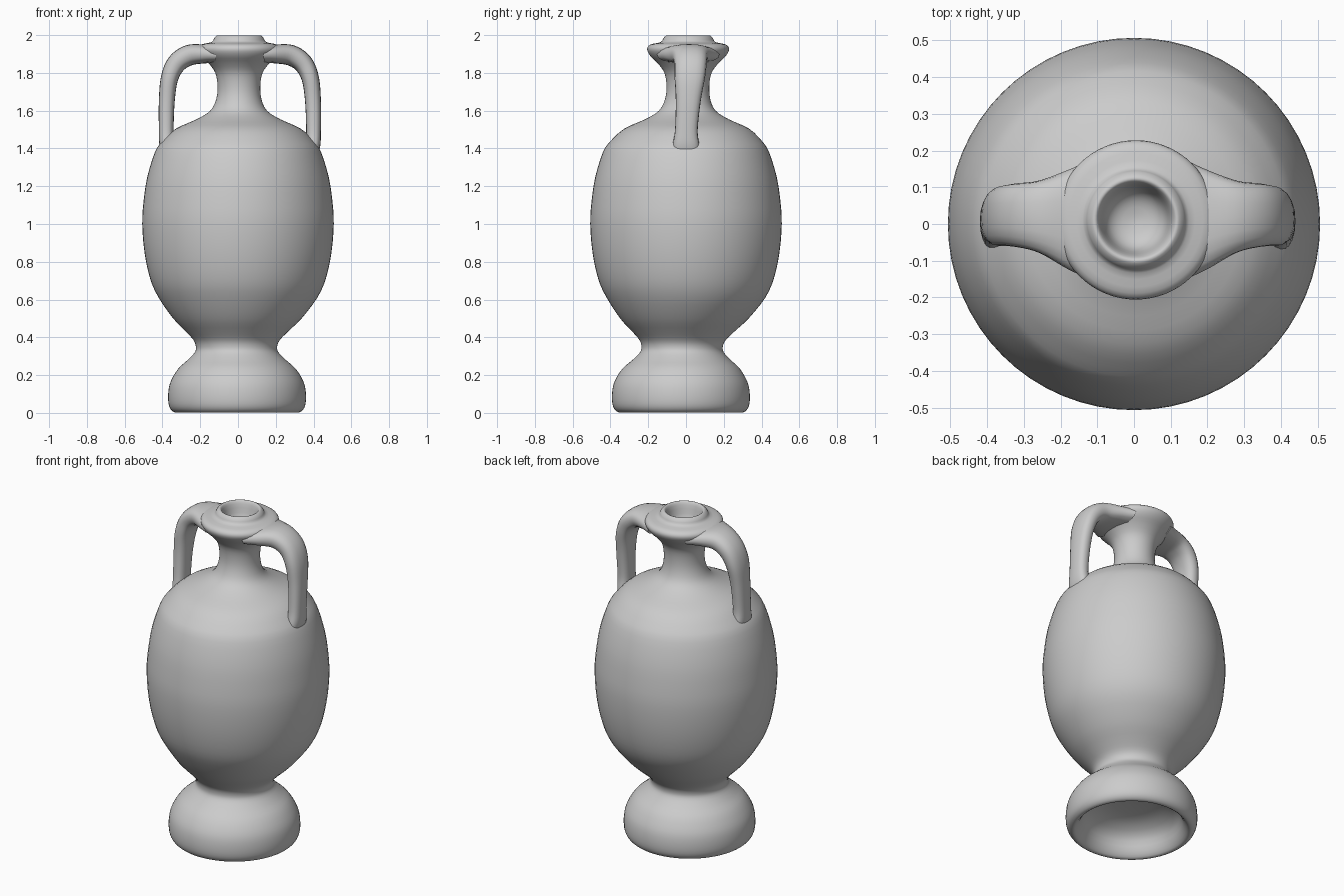
import bpy, bmesh, math

if "Cube" in bpy.data.objects:
    bpy.data.objects.remove(bpy.data.objects["Cube"])


def spline(points, steps):
    """Catmull-Rom smoothing of tuples of any length."""
    out = []
    n = len(points)
    for i in range(n - 1):
        a, b, c, d = points[max(i - 1, 0)], points[i], points[i + 1], points[min(i + 2, n - 1)]
        for s in range(steps):
            t = s / steps
            out.append(tuple(0.5 * (2 * q + (r - p) * t + (2 * p - 5 * q + 4 * r - u) * t ** 2
                                    + (3 * q - p - 3 * r + u) * t ** 3)
                             for p, q, r, u in zip(a, b, c, d)))
    out.append(points[-1])
    return out


def skin(name, rings):
    """Bridge equal-sized rings of points and cap both ends."""
    bm = bmesh.new()
    loops = [[bm.verts.new(p) for p in ring] for ring in rings]
    n = len(loops[0])
    for a, b in zip(loops, loops[1:]):
        for j in range(n):
            k = (j + 1) % n
            bm.faces.new((a[j], a[k], b[k], b[j]))
    bm.faces.new(loops[0])
    bm.faces.new(loops[-1])
    bmesh.ops.recalc_face_normals(bm, faces=bm.faces)
    mesh = bpy.data.meshes.new(name)
    bm.to_mesh(mesh)
    bm.free()
    obj = bpy.data.objects.new(name, mesh)
    bpy.context.collection.objects.link(obj)
    bpy.context.view_layer.objects.active = obj
    obj.select_set(True)
    bpy.ops.object.shade_smooth_by_angle(angle=math.radians(50))
    obj.select_set(False)
    return obj


def axis(z):
    """The hand-made vase leans a little: axis position at height z."""
    keys = [(0, -.005, -.027), (.2, -.005, -.027), (.36, -.008, -.02), (.6, 0, 0),
            (1.4, 0, 0), (1.7, .005, .01), (2.1, .005, .012)]
    for (z0, x0, y0), (z1, x1, y1) in zip(keys, keys[1:]):
        if z <= z1:
            t = max(0, (z - z0) / (z1 - z0))
            return x0 + (x1 - x0) * t, y0 + (y1 - y0) * t


# Vase: hollow foot, waist, belly, neck, lip and mouth (radius, height)
profile = [(.01, .17), (.15, .16), (.25, .11), (.29, .035), (.32, .003), (.348, .015),
           (.363, .05), (.364, .11), (.35, .17), (.31, .235), (.26, .28), (.222, .32),
           (.215, .35), (.228, .385), (.27, .43), (.34, .50), (.42, .61), (.465, .71),
           (.495, .85), (.507, 1.0), (.50, 1.12), (.48, 1.25), (.44, 1.38), (.40, 1.44),
           (.33, 1.505), (.22, 1.555), (.15, 1.60), (.12, 1.66), (.113, 1.73), (.125, 1.80),
           (.16, 1.85), (.20, 1.89), (.217, 1.925), (.20, 1.95), (.145, 1.963), (.13, 1.985),
           (.112, 1.999), (.098, 1.98), (.08, 1.91), (.05, 1.88), (.008, 1.87)]
SIDES = 64
rings = []
for r, z in spline(profile, 3):
    cx, cy = axis(z)
    rings.append([(cx + r * math.cos(2 * math.pi * j / SIDES),
                   cy + r * math.sin(2 * math.pi * j / SIDES), max(z, 0)) for j in range(SIDES)])
skin("vase_body", rings)

# Handles: strap swept from lip to shoulder (x, z, y, half width, half thickness)
path = spline([(.135, 1.897, .012, .165, .045), (.20, 1.90, .012, .135, .05),
               (.28, 1.893, .02, .098, .055), (.345, 1.85, .024, .086, .052),
               (.383, 1.77, .02, .08, .046), (.397, 1.65, .012, .066, .042),
               (.40, 1.50, .002, .06, .039), (.397, 1.42, 0, .07, .039),
               (.385, 1.36, 0, .075, .035)], 5)


def handle(name, side, shift):
    rings = []
    for i, (x, z, y, w, h) in enumerate(path):
        a, b = path[max(i - 1, 0)], path[min(i + 1, len(path) - 1)]
        tx, tz = b[0] - a[0], b[1] - a[1]
        length = math.hypot(tx, tz)
        nx, nz = -tz / length, tx / length
        ring = []
        for j in range(20):
            c, s = math.cos(math.tau * j / 20), math.sin(math.tau * j / 20)
            v = h * math.copysign(abs(s) ** .8, s)
            u = w * math.copysign(abs(c) ** .8, c)
            ring.append((side * (x + nx * v) + shift, y + u, z + nz * v))
        rings.append(ring)
    skin(name, rings)


handle("right_handle", 1, 0)
handle("left_handle", -1, .02)
